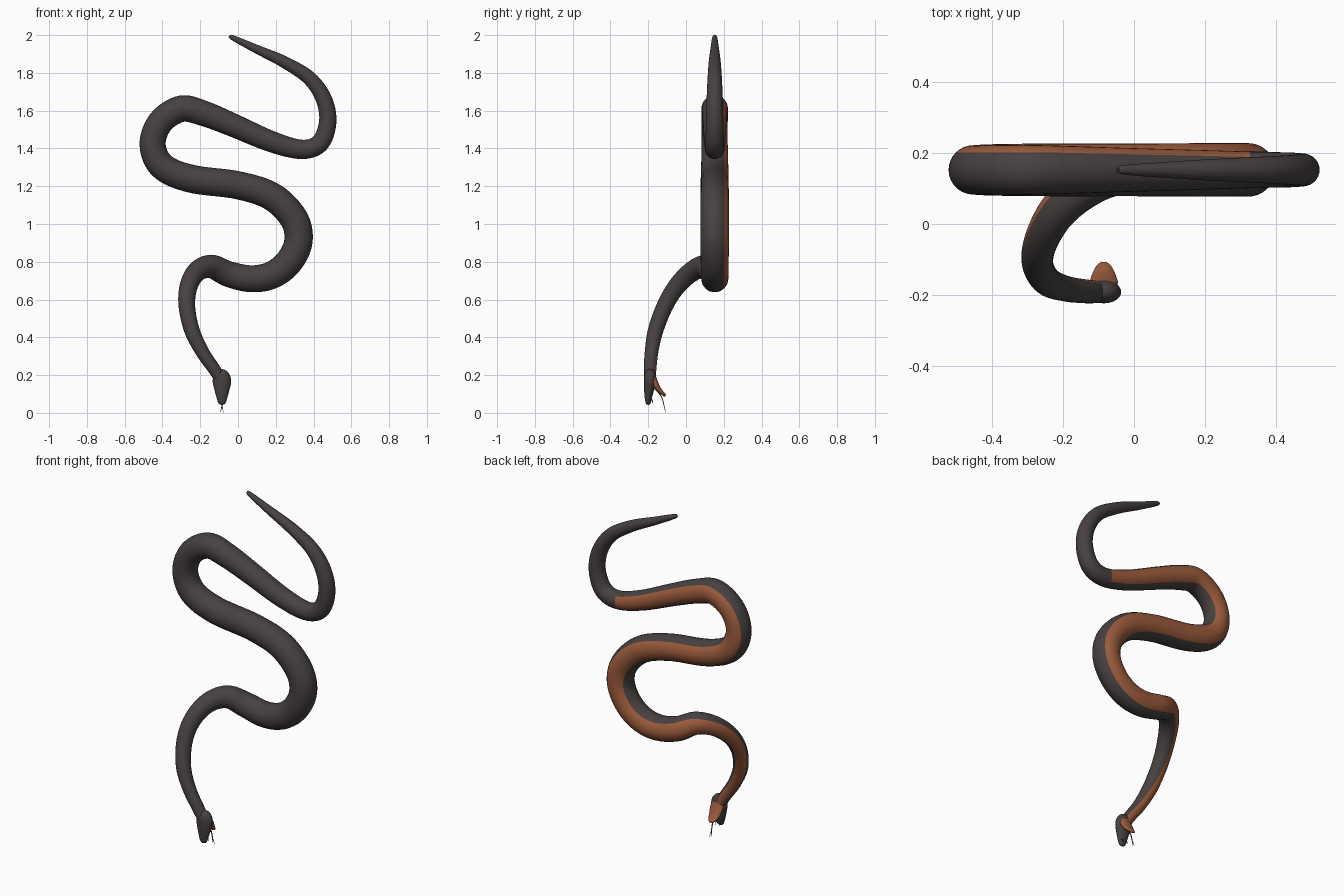
import bpy, bmesh, math, random
from mathutils import Vector

random.seed(4)
if "Cube" in bpy.data.objects:
    bpy.data.objects.remove(bpy.data.objects["Cube"], do_unlink=True)


def material(name, rgb):
    m = bpy.data.materials.new(name)
    m.use_nodes = True
    m.diffuse_color = (*rgb, 1)
    bsdf = m.node_tree.nodes["Principled BSDF"]
    bsdf.inputs["Base Color"].default_value = (*rgb, 1)
    bsdf.inputs["Roughness"].default_value = 0.6
    return m


DARK = material("charcoal scales", (0.063, 0.052, 0.052))
BELLY = material("rust belly", (0.33, 0.105, 0.045))


def spline(points, steps):
    """Catmull-Rom samples through tuples of any length."""
    result = []
    last = len(points) - 1
    for i in range(last):
        a, b, c, d = (points[max(0, min(last, i + k))] for k in (-1, 0, 1, 2))
        for s in range(steps):
            t = s / steps
            result.append([q + t * (r - p) / 2
                           + t * t * (p - 2.5 * q + 2 * r - e / 2)
                           + t ** 3 * (1.5 * (q - r) + (e - p) / 2)
                           for p, q, r, e in zip(a, b, c, d)])
    result.append(list(points[-1]))
    return result


def sweep(name, points, steps=8, sides=32, rule=None, mats=(DARK, BELLY)):
    """Tube through (x, y, z, half width, half depth, belly lean)."""
    samples = spline(points, steps)
    centres = [Vector(s[:3]) for s in samples]
    bm = bmesh.new()
    rings = []
    for i, s in enumerate(samples):
        ahead = centres[min(i + 1, len(centres) - 1)]
        tangent = (ahead - centres[max(i - 1, 0)]).normalized()
        belly = Vector((s[5], 1, 0))
        belly = (belly - tangent * belly.dot(tangent)).normalized()
        side = tangent.cross(belly)
        ring = []
        for k in range(sides):
            a = math.tau * k / sides
            ring.append(bm.verts.new(centres[i] + belly * math.cos(a) * s[4]
                                     + side * math.sin(a) * s[3]))
        rings.append(ring)
    for i in range(len(rings) - 1):
        wobble = random.uniform(-0.06, 0.06)
        for k in range(sides):
            n = (k + 1) % sides
            f = bm.faces.new((rings[i][k], rings[i][n],
                              rings[i + 1][n], rings[i + 1][k]))
            if rule:
                facing = math.cos(math.tau * (k + 0.5) / sides) + wobble
                f.material_index = int(rule(facing, i / len(rings)))
    bm.faces.new(rings[0])
    bm.faces.new(rings[-1])
    bmesh.ops.recalc_face_normals(bm, faces=bm.faces)
    mesh = bpy.data.meshes.new(name)
    bm.to_mesh(mesh)
    bm.free()
    for m in mats:
        mesh.materials.append(m)
    mesh.polygons.foreach_set("use_smooth", [True] * len(mesh.polygons))
    obj = bpy.data.objects.new(name, mesh)
    bpy.context.collection.objects.link(obj)
    return obj


# Coiled trunk, tail tip first: x, z, radius in one upright plane
coil = [(-0.045, 1.995, 0.003), (-0.03, 1.987, 0.013), (0.1, 1.925, 0.023),
        (0.25, 1.855, 0.032), (0.38, 1.77, 0.038), (0.455, 1.66, 0.043),
        (0.475, 1.54, 0.046), (0.435, 1.43, 0.049), (0.34, 1.395, 0.051),
        (0.18, 1.435, 0.056), (-0.03, 1.525, 0.062), (-0.18, 1.585, 0.067),
        (-0.3, 1.61, 0.07), (-0.41, 1.54, 0.069), (-0.452, 1.42, 0.069),
        (-0.4, 1.305, 0.072), (-0.25, 1.24, 0.074), (0, 1.205, 0.074),
        (0.18, 1.145, 0.075), (0.295, 1.03, 0.075), (0.32, 0.91, 0.075),
        (0.27, 0.8, 0.074), (0.18, 0.73, 0.073), (0.07, 0.71, 0.071)]
trunk = [(x, 0.152, z, r, r, 0) for x, z, r in coil]

# Neck coming forward and down: x, y, z, radius, belly lean
neck = [(-0.05, 0.148, 0.735, 0.068, -0.1), (-0.14, 0.105, 0.775, 0.062, -0.4),
        (-0.215, 0.035, 0.75, 0.054, -0.8), (-0.26, -0.045, 0.675, 0.048, -1),
        (-0.271, -0.11, 0.57, 0.044, -0.9), (-0.245, -0.16, 0.44, 0.041, -0.6),
        (-0.19, -0.182, 0.325, 0.036, -0.4), (-0.125, -0.19, 0.23, 0.033, -0.2),
        (-0.09, -0.19, 0.17, 0.03, 0)]
throat = [(x, y, z, r, r, lean) for x, y, z, r, lean in neck]


def belly_stripe(facing, along):
    return facing > 0.7 and along > 0.25


sweep("body", trunk + throat, rule=belly_stripe)

# Head, wide at the cheeks and narrowing to the snout
HX = -0.085
sweep("upper_jaw", [(HX - 0.02, -0.19, 0.22, 0.02, 0.02, 0),
                    (HX - 0.004, -0.19, 0.197, 0.042, 0.031, 0),
                    (HX, -0.191, 0.165, 0.049, 0.032, 0),
                    (HX, -0.196, 0.12, 0.039, 0.026, 0),
                    (HX, -0.2, 0.075, 0.027, 0.018, 0),
                    (HX, -0.2, 0.05, 0.018, 0.012, 0),
                    (HX, -0.2, 0.042, 0.003, 0.003, 0)], steps=6)

# Open lower jaw, rust coloured throughout
sweep("lower_jaw", [(HX, -0.182, 0.215, 0.02, 0.015, 0),
                    (HX, -0.168, 0.165, 0.039, 0.018, 0),
                    (HX, -0.148, 0.128, 0.035, 0.015, 0),
                    (HX, -0.125, 0.104, 0.025, 0.01, 0),
                    (HX, -0.112, 0.093, 0.014, 0.007, 0),
                    (HX, -0.108, 0.09, 0.003, 0.002, 0)],
      steps=6, mats=(BELLY,))

# Forked tongue and paired fangs
sweep("tongue", [(HX, -0.165, 0.13, 0.005, 0.003, 0),
                 (HX, -0.13, 0.085, 0.004, 0.0025, 0),
                 (HX, -0.117, 0.04, 0.003, 0.002, 0)], sides=8, mats=(DARK,))
for label, s in (("left", 1), ("right", -1)):
    sweep(label + "_tongue_fork", [(HX, -0.117, 0.042, 0.002, 0.002, 0),
                                   (HX + s * 0.004, -0.112, 0.02, 0.0015, 0.0015, 0),
                                   (HX + s * 0.008, -0.106, 0, 0.0005, 0.0005, 0)],
          sides=8, mats=(DARK,))
    sweep(label + "_fang", [(HX + s * 0.014, -0.19, 0.075, 0.004, 0.004, 0),
                            (HX + s * 0.014, -0.178, 0.064, 0.003, 0.003, 0),
                            (HX + s * 0.013, -0.175, 0.048, 0.0005, 0.0005, 0)],
          sides=8, mats=(DARK,))
